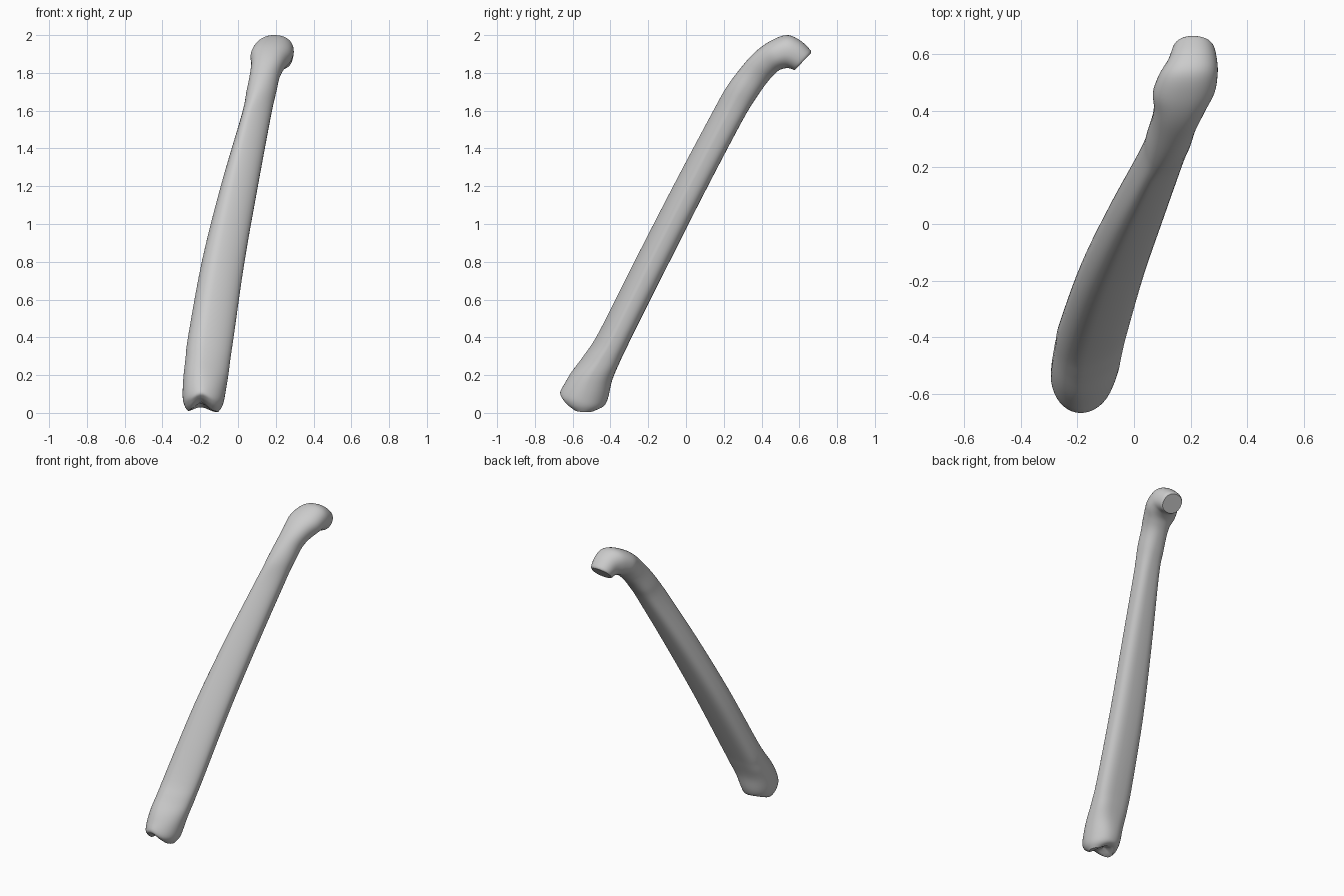
import bpy, bmesh, math
from mathutils import Vector

cube = bpy.data.objects.get("Cube")
if cube:
    bpy.data.objects.remove(cube, do_unlink=True)

SIDES = 40
STEPS = 5

# Cross-sections from the lower joint to the head:
# front edge (y, z), back edge (y, z), right edge x, left edge x
SECTIONS = [
    (-.61, .02, -.475, .015, -.265, -.105),
    (-.65, .055, -.435, .04, -.283, -.083),
    (-.665, .1, -.412, .085, -.293, -.07),
    (-.617, .2, -.39, .175, -.289, -.053),
    (-.54, .305, -.35, .27, -.278, -.04),
    (-.457, .435, -.3, .375, -.264, -.023),
    (-.253, .84, -.1, .775, -.19, .035),
    (-.047, 1.24, .1, 1.17, -.09, .105),
    (.15, 1.61, .3, 1.55, .02, .175),
    (.215, 1.725, .38, 1.68, .045, .203),
    (.285, 1.82, .43, 1.75, .062, .222),
    (.36, 1.905, .465, 1.79, .07, .253),
    (.44, 1.965, .495, 1.815, .067, .285),
    (.53, 2, .53, 1.825, .09, .295),
    (.6, 1.975, .552, 1.823, .12, .293),
    (.655, 1.925, .568, 1.817, .135, .285),
    (.663, 1.905, .575, 1.815, .142, .275),
]


def spline(a, b, c, d, t):
    """Smooth value between b and c."""
    return b + .5 * t * (c - a + t * (2*a - 5*b + 4*c - d + t * (3*(b - c) + d - a)))


def clamp(value):
    return max(0, min(1, value))


def smooth_sections(sections):
    padded = [sections[0]] + sections + [sections[-1]]
    result = []
    for i in range(len(sections) - 1):
        for step in range(STEPS):
            result.append([spline(*values, step / STEPS)
                           for values in zip(*padded[i:i + 4])])
    return result + [sections[-1]]


def ring_points(section):
    """Outline through the four edges: full at the back, crested at the front."""
    front_y, front_z, back_y, back_z, right, left = section
    front = Vector((0, front_y, front_z))
    back = Vector((0, back_y, back_z))
    middle = (front + back) / 2 + Vector(((right + left) / 2, 0, 0))
    depth = (front - back) / 2
    half = Vector(((left - right) / 2, 0, 0))
    shaft = clamp(min((middle.z - .05) / .2, (1.82 - middle.z) / .25))
    end_power = .9 if middle.z > 1 else 1
    skew = Vector((-.035 * shaft, 0, 0))
    points = []
    for i in range(SIDES):
        angle = math.tau * i / SIDES
        u, v = math.sin(angle), math.cos(angle)
        power = end_power + shaft * ((1.18 if v > 0 else .65) - end_power)
        u = math.copysign(abs(u) ** power, u)
        v = math.copysign(abs(v) ** power, v)
        points.append(middle + half * u + depth * v + skew * max(0, v) ** 2)
    return points


def groove(point):
    """Press a channel between the joint knuckles, fading towards the back."""
    strength = clamp(1 - point.z / .15)
    channel = math.exp(-((point.x + .195) / .05) ** 2)
    channel *= 1 - .85 * clamp((point.y + .53) / .1)
    return point + Vector((0, 0, strength * (.062 * channel - .017)))


def build_bone():
    bm = bmesh.new()
    outlines = [ring_points(s) for s in smooth_sections(SECTIONS)]

    # Rounded lower cap made of shrinking rings
    base = outlines[0]
    centre = sum(base, Vector()) / SIDES
    caps = []
    for scale in (.2, .4, .6, .8):
        ring = [centre.lerp(p, scale) for p in base]
        for p in ring:
            p.z *= .5 + .5 * scale ** 2
        caps.append(ring)

    rings = [[bm.verts.new(groove(p)) for p in ring] for ring in caps + outlines]
    for lower, upper in zip(rings, rings[1:]):
        for i in range(SIDES):
            j = (i + 1) % SIDES
            bm.faces.new((lower[i], lower[j], upper[j], upper[i]))
    bm.faces.new(rings[0])
    # Flat disc on the head
    bm.faces.new(rings[-1])
    bmesh.ops.recalc_face_normals(bm, faces=bm.faces)

    mesh = bpy.data.meshes.new("bone")
    bm.to_mesh(mesh)
    bm.free()
    obj = bpy.data.objects.new("bone", mesh)
    bpy.context.collection.objects.link(obj)
    return obj


def flat_material(name, colour):
    mat = bpy.data.materials.new(name)
    mat.use_nodes = True
    mat.diffuse_color = colour
    mat.node_tree.nodes["Principled BSDF"].inputs["Base Color"].default_value = colour
    return mat


bone = build_bone()
bone.data.materials.append(flat_material("light grey", (.6, .6, .6, 1)))
bpy.ops.object.select_all(action='DESELECT')
bone.select_set(True)
bpy.context.view_layer.objects.active = bone
bpy.ops.object.shade_smooth_by_angle(angle=math.radians(40))
